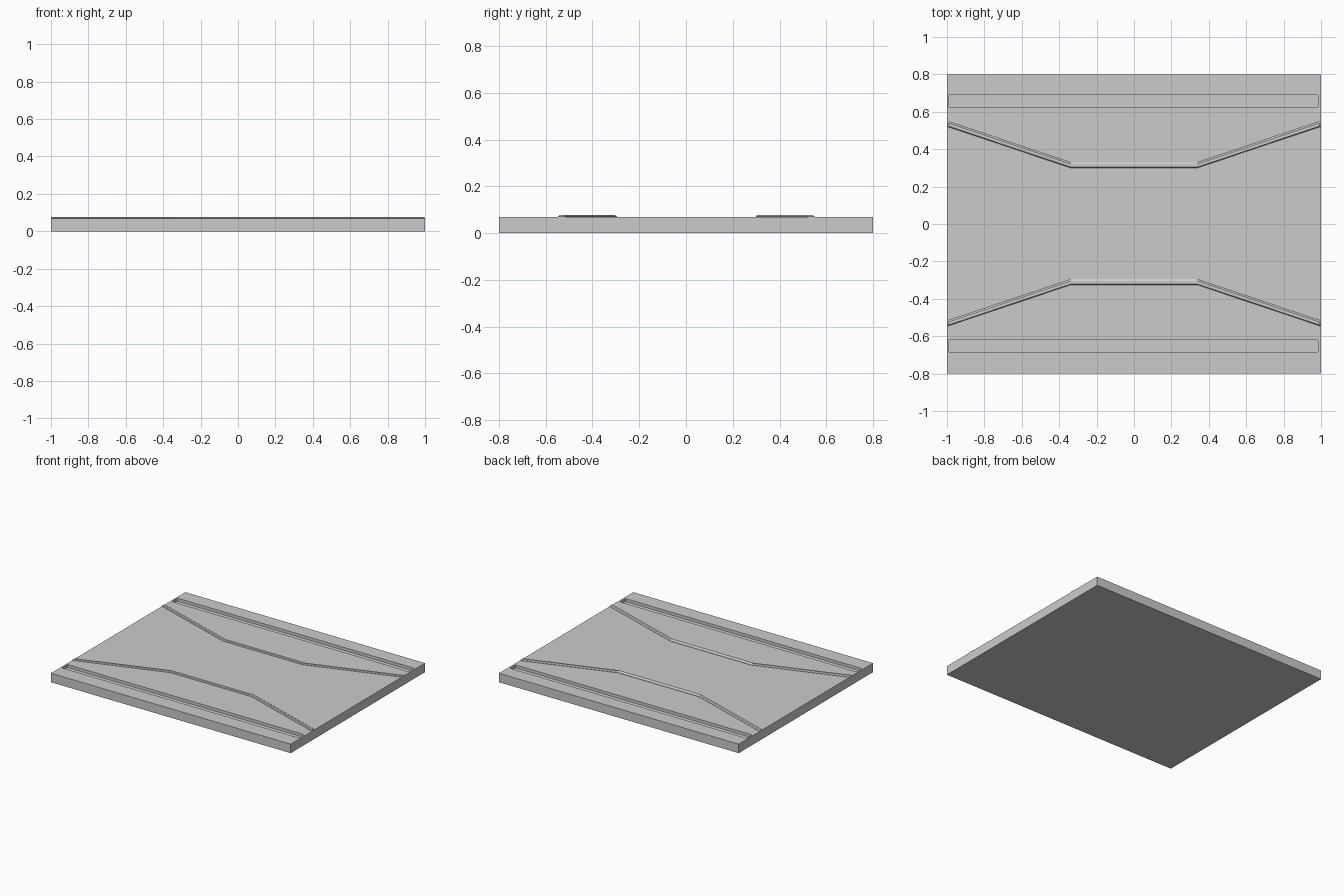
import bpy, bmesh

if "Cube" in bpy.data.objects:
    bpy.data.objects.remove(bpy.data.objects["Cube"])

TOP = 0.068


def box(name, lo, hi):
    """Box between two opposite corners."""
    bpy.ops.mesh.primitive_cube_add(size=1)
    ob = bpy.context.object
    ob.name = name
    for v in ob.data.vertices:
        v.co = [l if c < 0 else h for c, l, h in zip(v.co, lo, hi)]
    return ob


def ridge(name, sign):
    """Low chamfered strip following a bent path along the slab."""
    path = [(-1, 0.536), (-0.993, 0.534), (-0.337, 0.314),
            (0.337, 0.314), (0.993, 0.534), (1, 0.536)]
    bm = bmesh.new()
    rings = []
    for i, (x, y) in enumerate(path):
        top = 0.072 if i in (0, len(path) - 1) else 0.077
        yc = y if sign > 0 else -y + 0.004
        prof = [(-0.015, 0.06), (-0.015, 0.071), (-0.010, top),
                (0.006, top), (0.015, 0.071), (0.015, 0.06)]
        rings.append([bm.verts.new((x, yc + dy, z)) for dy, z in prof])
    for a, b in zip(rings, rings[1:]):
        for j in range(len(a)):
            k = (j + 1) % len(a)
            bm.faces.new((a[j], a[k], b[k], b[j]))
    bm.faces.new(rings[0])
    bm.faces.new(rings[-1])
    bmesh.ops.recalc_face_normals(bm, faces=bm.faces[:])
    me = bpy.data.meshes.new(name)
    bm.to_mesh(me)
    bm.free()
    bpy.context.collection.objects.link(bpy.data.objects.new(name, me))


# Flat slab
slab = box("base_slab", (-1, -0.8, 0), (1, 0.8, TOP))

# Long shallow channels sunk near both edges
for y0, y1 in ((0.625, 0.69), (-0.685, -0.62)):
    cutter = box("channel_cutter", (-0.988, y0, TOP - 0.022), (0.985, y1, 0.2))
    mod = slab.modifiers.new("channel", 'BOOLEAN')
    mod.operation = 'DIFFERENCE'
    mod.solver = 'EXACT'
    mod.object = cutter
    bpy.context.view_layer.objects.active = slab
    bpy.ops.object.modifier_apply(modifier=mod.name)
    bpy.data.objects.remove(cutter, do_unlink=True)

# Raised bent strips
ridge("back_ridge", 1)
ridge("front_ridge", -1)
